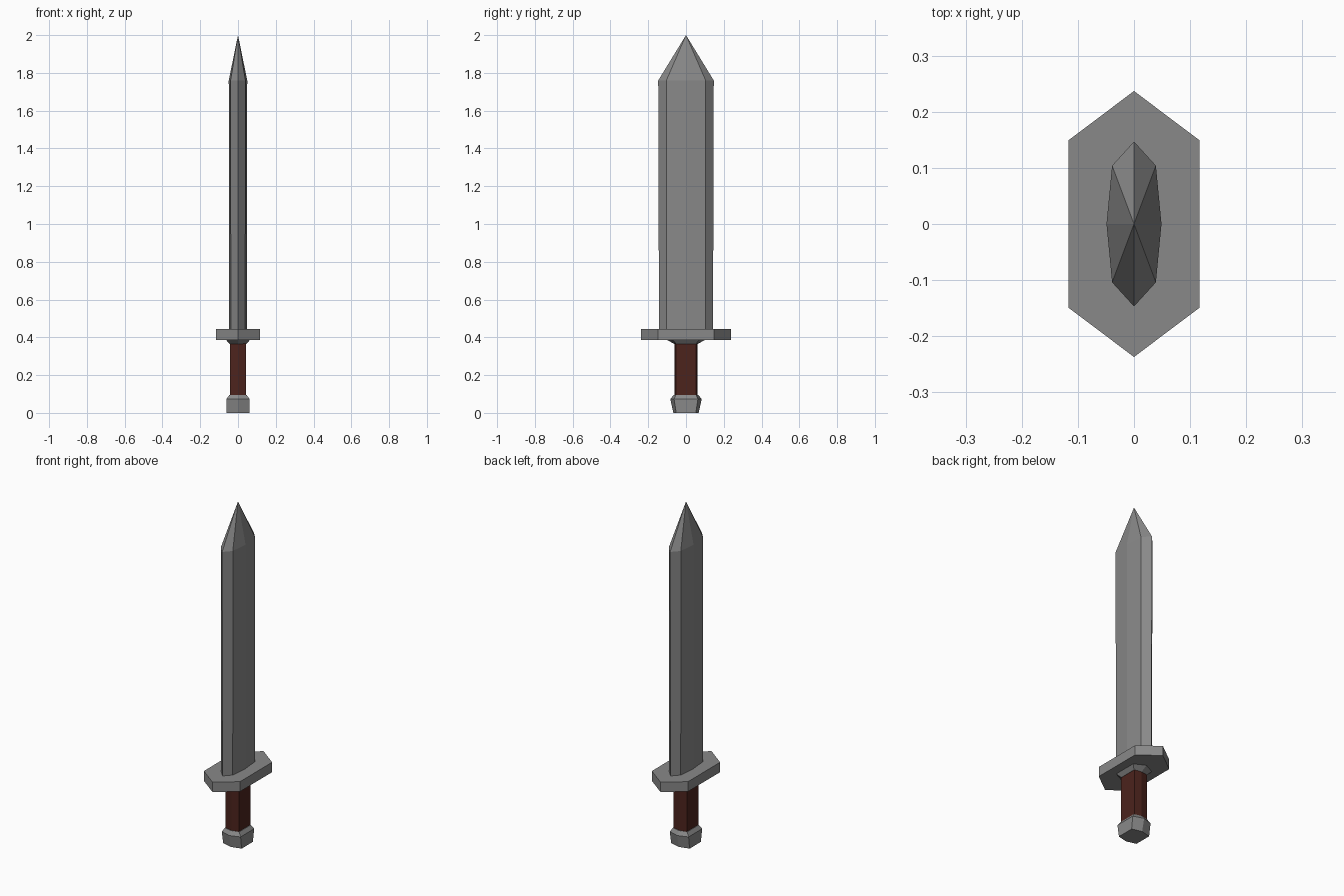
import bpy, bmesh

if "Cube" in bpy.data.objects:
    bpy.data.objects.remove(bpy.data.objects["Cube"])


def hexagon(x, y, tip):
    """Hexagon with flat sides at +-x (half length y) and points at y = +-tip."""
    return [(x, -y), (x, y), (0, tip), (-x, y), (-x, -y), (0, -tip)]


def octagon(ridge, x, y, tip):
    """Blade section: low centre ridges, bevelled cutting edges."""
    return [(ridge, 0), (x, y), (0, tip), (-x, y),
            (-ridge, 0), (-x, -y), (0, -tip), (x, -y)]


def colour(name, rgb):
    mat = bpy.data.materials.new(name)
    mat.diffuse_color = (*rgb, 1)
    mat.use_nodes = True
    mat.node_tree.nodes["Principled BSDF"].inputs["Base Color"].default_value = mat.diffuse_color
    return mat


def loft(name, sections, material, apex=None):
    """Skin a stack of (z, outline) sections, closed by caps or an apex."""
    bm = bmesh.new()
    rings = [[bm.verts.new((x, y, z)) for x, y in outline] for z, outline in sections]
    n = len(rings[0])
    for low, high in zip(rings, rings[1:]):
        for i in range(n):
            j = (i + 1) % n
            bm.faces.new((low[i], low[j], high[j], high[i]))
    bm.faces.new(rings[0][::-1])
    if apex is None:
        bm.faces.new(rings[-1])
    else:
        tip = bm.verts.new((0, 0, apex))
        for i in range(n):
            bm.faces.new((rings[-1][i], rings[-1][(i + 1) % n], tip))
    bmesh.ops.recalc_face_normals(bm, faces=bm.faces)
    mesh = bpy.data.meshes.new(name)
    bm.to_mesh(mesh)
    bm.free()
    mesh.materials.append(material)
    obj = bpy.data.objects.new(name, mesh)
    bpy.context.collection.objects.link(obj)
    return obj


steel = colour("steel", (0.25, 0.25, 0.25))
leather = colour("leather", (0.072, 0.017, 0.012))

# Blade with a pyramidal point
loft("blade", [(0.445, octagon(0.047, 0.038, 0.103, 0.143)),
               (1.76, octagon(0.049, 0.039, 0.104, 0.147))], steel, apex=2.0)

# Crossguard and the tapered collar beneath it
guard = hexagon(0.117, 0.149, 0.237)
loft("crossguard", [(0.387, guard), (0.445, guard)], steel)
loft("collar", [(0.365, hexagon(0.044, 0.052, 0.062)),
                (0.387, hexagon(0.064, 0.07, 0.102))], steel)

# Grip
grip = hexagon(0.043, 0.054, 0.062)
loft("grip", [(0.09, grip), (0.368, grip)], leather)

# Pommel, flaring upward with a chamfered top
loft("pommel", [(0.0, hexagon(0.06, 0.052, 0.067)),
                (0.073, hexagon(0.061, 0.063, 0.083)),
                (0.095, hexagon(0.046, 0.054, 0.066))], steel)
